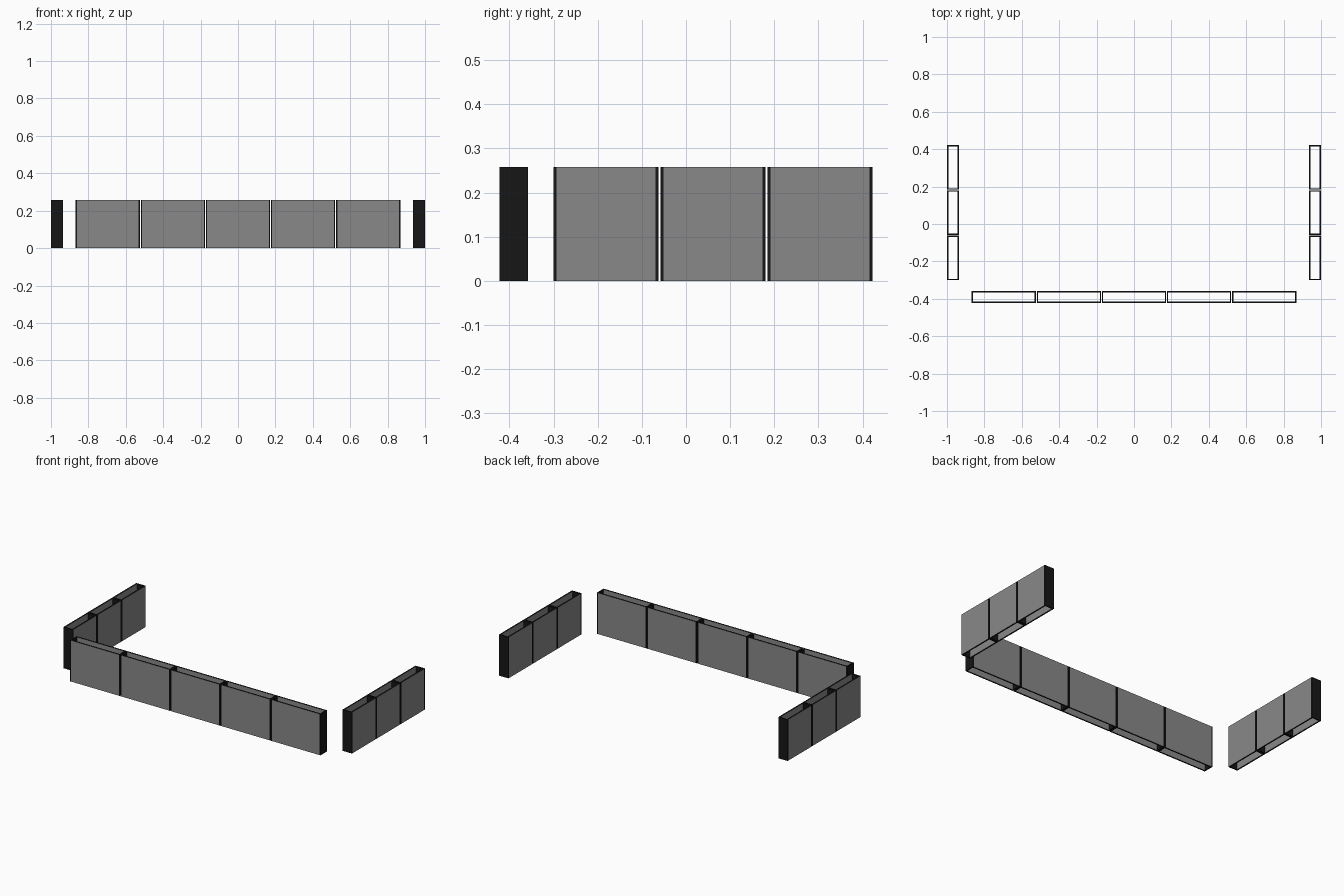
import bpy, math
from mathutils import Matrix, Vector

if "Cube" in bpy.data.objects:
    bpy.data.objects.remove(bpy.data.objects["Cube"])

H = 0.258      # rail height
SHEET = 0.009  # pane thickness
CAP = 0.007    # end plate thickness
GAP = 0.004    # gap between neighbouring panels
DEPTH = 0.065  # rail depth


def material(name, v):
    m = bpy.data.materials.new(name)
    m.diffuse_color = (v, v, v, 1)
    m.use_nodes = True
    m.node_tree.nodes["Principled BSDF"].inputs["Base Color"].default_value = m.diffuse_color
    return m


dark = material("dark_frame", 0.008)
grey = material("grey_pane", 0.25)


def box(name, lo, hi, xf, pane=False):
    """Box between two corners; panes get grey broad faces and dark rims."""
    c = [(x, y, z) for x in (lo[0], hi[0]) for y in (lo[1], hi[1]) for z in (lo[2], hi[2])]
    faces = [(0, 1, 3, 2), (4, 6, 7, 5), (0, 4, 5, 1), (2, 3, 7, 6), (0, 2, 6, 4), (1, 5, 7, 3)]
    me = bpy.data.meshes.new(name)
    me.from_pydata([xf @ Vector(p) for p in c], [], faces)
    me.materials.append(dark)
    me.materials.append(grey)
    if pane:
        for i in (2, 3):
            me.polygons[i].material_index = 1
    ob = bpy.data.objects.new(name, me)
    bpy.context.collection.objects.link(ob)


def rail(name, length, count, xf):
    """Row of hollow panels, open at top and bottom, centred along local x."""
    w = (length - GAP * (count - 1)) / count
    d = DEPTH / 2
    for i in range(count):
        a = -length / 2 + i * (w + GAP)
        b = a + w
        # front and back panes
        box(f"{name}_outer_pane", (a + CAP, -d, 0), (b - CAP, -d + SHEET, H), xf, True)
        box(f"{name}_inner_pane", (a + CAP, d - SHEET, 0), (b - CAP, d, H), xf, True)
        # dark end plates
        box(f"{name}_end_plate", (a, -d, 0), (a + CAP, d, H), xf)
        box(f"{name}_end_plate", (b - CAP, -d, 0), (b, d, H), xf)


# front rail, then the two side rails
rail("front_rail", 1.735, 5, Matrix.Translation((0, -0.39, 0)))
for side, s in (("left", -1), ("right", 1)):
    rail(f"{side}_rail", 0.722, 3,
         Matrix.Translation((s * (1 - DEPTH / 2), 0.061, 0)) @ Matrix.Rotation(s * math.pi / 2, 4, 'Z'))
